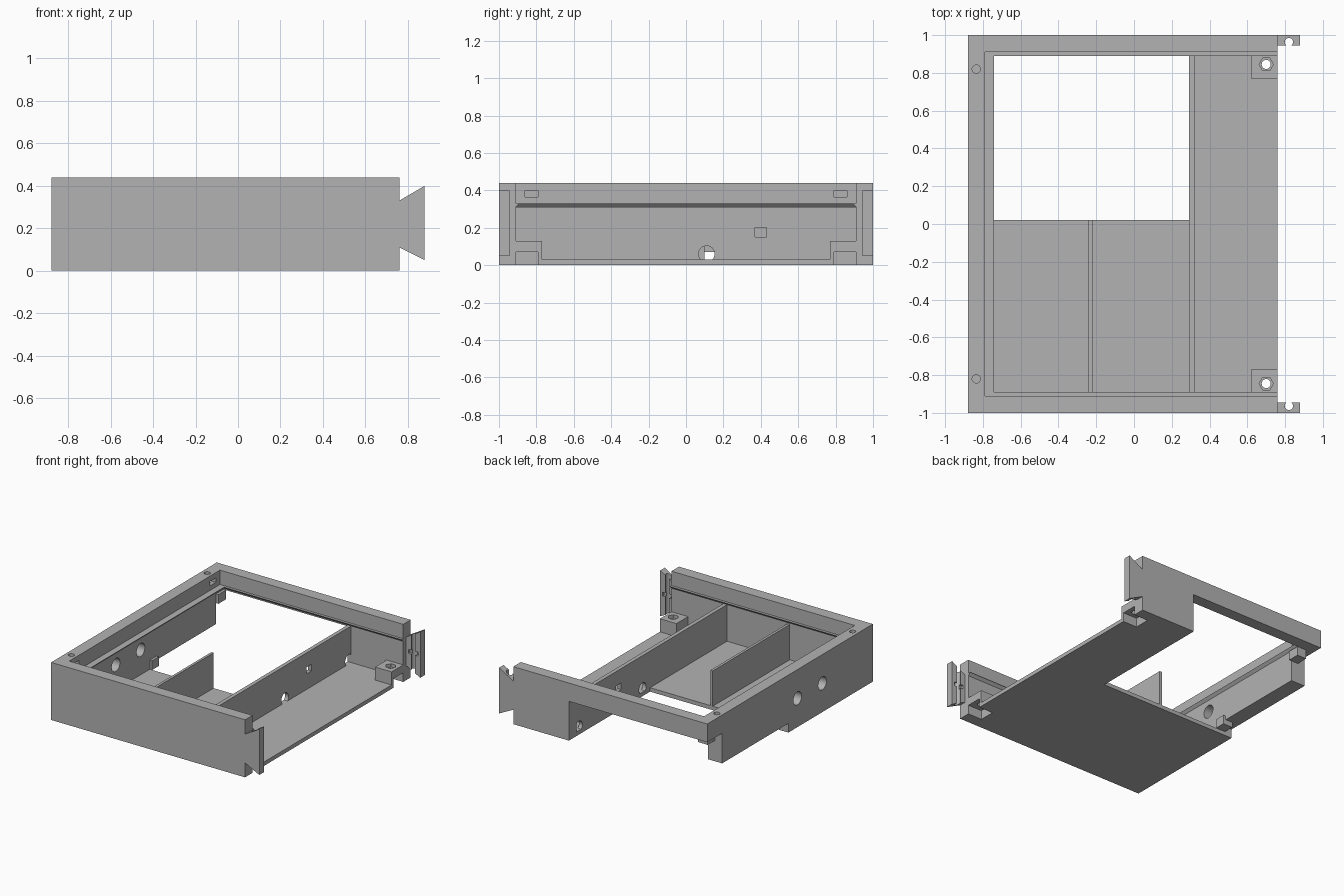
import bpy, bmesh, math
from mathutils import Matrix

if "Cube" in bpy.data.objects:
    bpy.data.objects.remove(bpy.data.objects["Cube"])

grey = bpy.data.materials.new("plain_grey")
grey.diffuse_color = (0.45, 0.45, 0.45, 1)
grey.use_nodes = True
grey.node_tree.nodes["Principled BSDF"].inputs["Base Color"].default_value = grey.diffuse_color


def finish(name, bm):
    bmesh.ops.recalc_face_normals(bm, faces=bm.faces)
    me = bpy.data.meshes.new(name)
    bm.to_mesh(me)
    bm.free()
    me.materials.append(grey)
    ob = bpy.data.objects.new(name, me)
    bpy.context.collection.objects.link(ob)
    return ob


def prism(name, pts, axis, a, b):
    """Extrude a flat profile from a to b along an axis."""
    place = {'x': lambda p, t: (t, p[0], p[1]),
             'y': lambda p, t: (p[0], t, p[1]),
             'z': lambda p, t: (p[0], p[1], t)}[axis]
    bm = bmesh.new()
    lo = [bm.verts.new(place(p, a)) for p in pts]
    hi = [bm.verts.new(place(p, b)) for p in pts]
    bm.faces.new(lo)
    bm.faces.new(hi[::-1])
    for i in range(len(pts)):
        j = (i + 1) % len(pts)
        bm.faces.new((lo[i], lo[j], hi[j], hi[i]))
    return finish(name, bm)


def box(name, x, y, z):
    x, y, z = sorted(x), sorted(y), sorted(z)
    return prism(name, [(x[0], y[0]), (x[1], y[0]), (x[1], y[1]), (x[0], y[1])], 'z', *z)


def rod(axis, centre, r, a, b, sides=32):
    """Round or hexagonal cutter along an axis."""
    pts = [(centre[0] + r * math.cos(2 * math.pi * i / sides),
            centre[1] + r * math.sin(2 * math.pi * i / sides)) for i in range(sides)]
    return prism("cutter", pts, axis, a, b)


def cut(ob, *cutters):
    for c in cutters:
        m = ob.modifiers.new("cut", 'BOOLEAN')
        m.operation, m.solver, m.object = 'DIFFERENCE', 'EXACT', c
        bpy.context.view_layer.update()
        dg = bpy.context.evaluated_depsgraph_get()
        me = bpy.data.meshes.new_from_object(ob.evaluated_get(dg))
        ob.modifiers.clear()
        ob.data = me
        bpy.data.objects.remove(c)


# Long walls with a chamfered lid ledge
def long_wall(name, s, z0, x0, x1):
    pts = [(1, z0), (1, .44), (.91, .44), (.91, .33), (.89, .33), (.91, .31), (.91, z0)]
    return prism(name, [(s * y, z) for y, z in pts], 'x', x0, x1)


long_wall("front_wall", -1, 0, -.88, .76)
long_wall("back_wall", 1, 0, .29, .76)
long_wall("back_bar", 1, .30, -.88, .29)

# Left wall in three lengths, each with its own underside height
def left_wall(name, z0, y0, y1):
    pts = [(-.88, z0), (-.88, .44), (-.79, .44), (-.79, .33), (-.74, .33), (-.76, .31), (-.76, z0)]
    return prism(name, pts, 'y', y0, y1)


def rim_holes(s):
    return (rod('z', (-.835, s * .82), .022, .34, .5),
            box("cutter", (-.87, -.75), (s * .79, s * .86), (.365, .40)))


wall = left_wall("left_wall_front", 0, -.91, .02)
cut(wall, *rim_holes(-1), *[rod('x', (y, .22), .05, -1, -.6) for y in (-.09, -.39)])
wall = left_wall("left_wall_middle", .07, .02, .82)
cut(wall, *rim_holes(1))
wall = left_wall("left_wall_back", .30, .82, .91)
cut(wall, *rim_holes(1))

# Small tabs on the left wall
box("upper_tab", (-.82, -.74), (.82, .91), (.23, .30))
box("lower_tab", (-.82, -.74), (.02, .10), (.03, .10))

# L-shaped floor with corner notches
floor = prism("floor", [(-.80, -.92), (.76, -.92), (.76, .92), (.29, .92), (.29, .02), (-.80, .02)],
              'z', 0, .03)
cut(floor, *[box("cutter", (.64, .8), (s * .79, s * .91), (-.1, .07)) for s in (-1, 1)])

# Dividers
divider = box("long_divider", (.29, .32), (-.91, .91), (.02, .31))
cut(divider, rod('x', (.11, .06), .043, .2, .4), rod('x', (.88, .06), .043, .2, .4),
    box("cutter", (.2, .4), (.37, .43), (.15, .20)))
box("short_divider", (-.24, -.22), (-.91, .02), (.02, .30))

for s, side in ((-1, "front"), (1, "back")):
    # Screw bosses with a nut recess and a cavity underneath
    boss = box(side + "_boss", (.62, .76), (s * .77, s * .91), (.01, .13))
    cut(boss, box("cutter", (.64, .8), (s * .79, s * .93), (-.1, .07)),
        rod('z', (.70, s * .845), .024, -.1, .3),
        rod('z', (.70, s * .845), .038, .105, .3, 6))
    # Dovetail connectors with a rounded groove
    tail = prism(side + "_dovetail", [(.76, .11), (.88, .05), (.88, .40), (.76, .33)],
                 'y', s * .945, s * 1.0)
    cut(tail, rod('z', (.82, s * .963), .022, -.1, .6),
        box("cutter", (.805, .835), (s * .92, s * .963), (-.1, .6)),
        box("cutter", (.78, .86), (s * .92, s * .965), (.21, .24)))

# Keep sharp edges crisp while round holes shade smoothly
for ob in bpy.context.scene.objects:
    ob.select_set(True)
    bpy.context.view_layer.objects.active = ob
bpy.ops.object.shade_smooth_by_angle(angle=math.radians(25))
